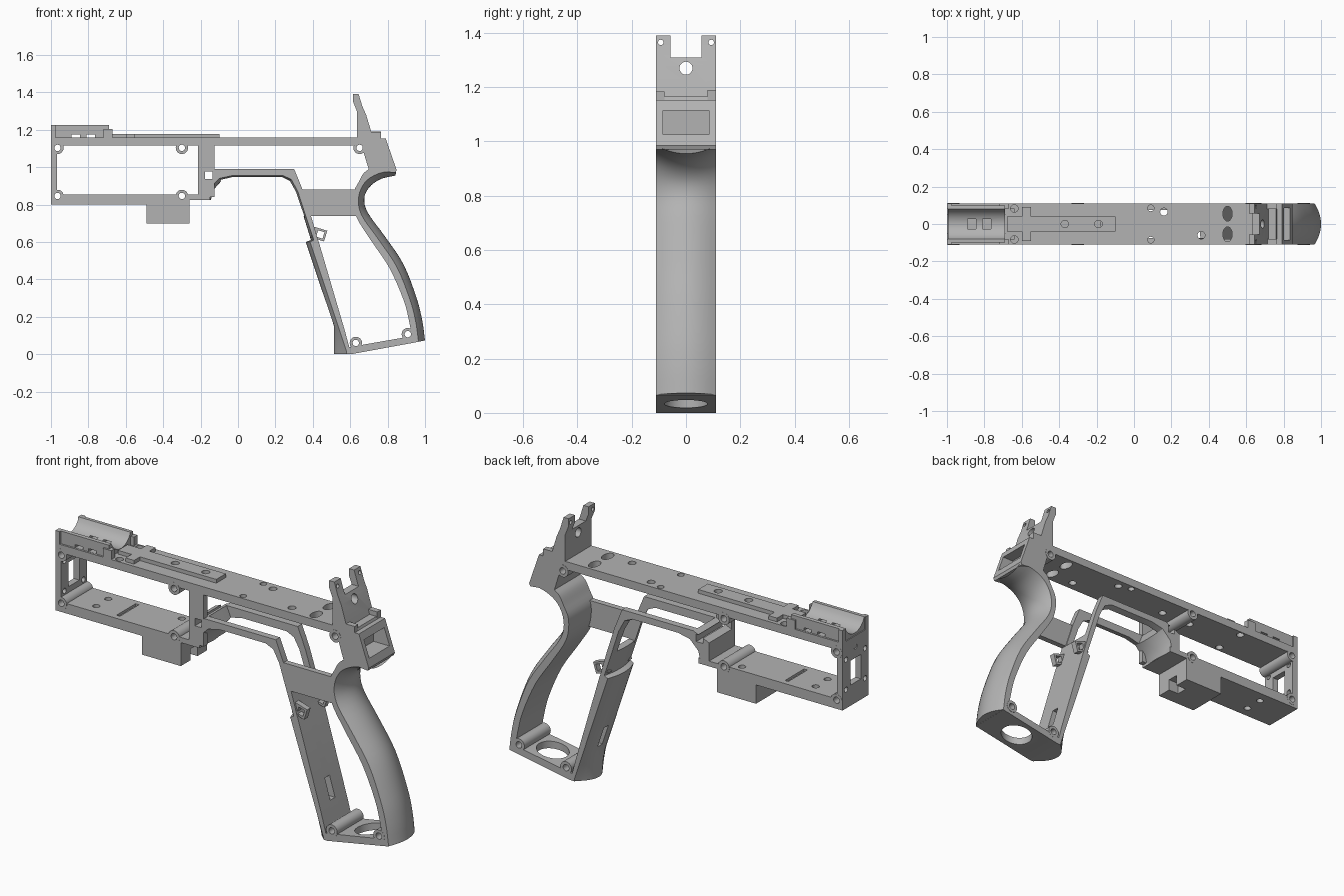
import bpy, bmesh, math
from mathutils import Vector, Matrix

cube = bpy.data.objects.get("Cube")
if cube:
    bpy.data.objects.remove(cube)

H = 0.11  # half width of the frame
grey = bpy.data.materials.new("mid grey")
grey.use_nodes = True
grey.diffuse_color = (0.45, 0.45, 0.45, 1)
grey.node_tree.nodes["Principled BSDF"].inputs["Base Color"].default_value = (0.45, 0.45, 0.45, 1)


def finish(name, bm):
    bmesh.ops.recalc_face_normals(bm, faces=bm.faces)
    me = bpy.data.meshes.new(name)
    bm.to_mesh(me)
    bm.free()
    me.materials.append(grey)
    ob = bpy.data.objects.new(name, me)
    bpy.context.collection.objects.link(ob)
    return ob


def prism(name, pts, y0=-H, y1=H, axis="y"):
    """Extrude a profile: (x, z) along y, or (y, z) along x."""
    place = (lambda p, d: (p[0], d, p[1])) if axis == "y" else (lambda p, d: (d, p[0], p[1]))
    bm = bmesh.new()
    a = [bm.verts.new(place(p, y0)) for p in pts]
    b = [bm.verts.new(place(p, y1)) for p in pts]
    n = len(pts)
    bm.faces.new(a)
    bm.faces.new(b[::-1])
    for i in range(n):
        j = (i + 1) % n
        bm.faces.new((a[i], a[j], b[j], b[i]))
    return finish(name, bm)


def box(name, x0, x1, y0, y1, z0, z1):
    return prism(name, [(x0, z0), (x1, z0), (x1, z1), (x0, z1)], y0, y1)


def cylinders(name, centres, r, depth, axis, stretch=1):
    """Several equal cylinders in one mesh."""
    turn = {"x": Matrix.Rotation(math.pi / 2, 4, "Y"), "z": Matrix.Identity(4),
            "y": Matrix.Rotation(math.pi / 2, 4, "X")}[axis]
    bm = bmesh.new()
    for c in centres:
        bmesh.ops.create_cone(bm, cap_ends=True, segments=24, radius1=r, radius2=r, depth=depth,
                              matrix=Matrix.Translation(c) @ turn @ Matrix.Diagonal((1, stretch, 1, 1)))
    return finish(name, bm)


def smooth_path(pts, steps=4):
    """Catmull-Rom through the points."""
    p = [Vector(q) for q in pts]
    p = [2 * p[0] - p[1]] + p + [2 * p[-1] - p[-2]]
    out = []
    for a, b, c, d in zip(p, p[1:], p[2:], p[3:]):
        for k in range(steps):
            t = k / steps
            out.append(0.5 * (2 * b + (c - a) * t + (2 * a - 5 * b + 4 * c - d) * t * t
                              + (3 * b - a - 3 * c + d) * t ** 3))
    return out + [p[-2]]


def strap(name, mid, edge, inner, y0=-H, y1=H, n=12):
    """Band whose outer face bows from the edge line to the middle line."""
    bm = bmesh.new()
    rows = []
    for k in range(n + 1):
        y = y0 + (y1 - y0) * k / n
        outer = [Vector(m).lerp(Vector(e), (y / H) ** 2) for m, e in zip(mid, edge)]
        rows.append(([bm.verts.new((p[0], y, p[1])) for p in outer],
                     [bm.verts.new((p[0], y, p[1])) for p in inner]))
    m = len(mid)
    for (o, i), (o2, i2) in zip(rows, rows[1:]):
        for j in range(m - 1):
            bm.faces.new((o[j], o[j + 1], o2[j + 1], o2[j]))
            bm.faces.new((i[j], i2[j], i2[j + 1], i[j + 1]))
        for j in (0, m - 1):
            bm.faces.new((o[j], o2[j], i2[j], i[j]))
    for o, i in (rows[0], rows[-1]):
        for j in range(m - 1):
            bm.faces.new((o[j], o[j + 1], i[j + 1], i[j]))
    return finish(name, bm)


def cut(ob, *cutters, keep=False):
    for c in cutters:
        mod = ob.modifiers.new("cut", "BOOLEAN")
        mod.operation, mod.solver, mod.object = "DIFFERENCE", "EXACT", c
    dg = bpy.context.evaluated_depsgraph_get()
    me = bpy.data.meshes.new_from_object(ob.evaluated_get(dg))
    ob.modifiers.clear()
    ob.data = me
    if not keep:
        for c in cutters:
            bpy.data.objects.remove(c)


# Upper deck with its holes
deck = box("upper_deck", -1, 0.68, -H, H, 1.115, 1.158)
cut(deck,
    cylinders("c", [(-0.64, s * 0.083, 1.15) for s in (-1, 1)], 0.02, 0.3, "z"),
    cylinders("c", [(0.09, s * 0.085, 1.15) for s in (-1, 1)], 0.017, 0.3, "z"),
    cylinders("c", [(-0.37, 0, 1.15), (-0.19, 0, 1.15), (0.16, 0.065, 1.15), (0.36, -0.06, 1.15)], 0.02, 0.3, "z"),
    cylinders("c", [(0.5, s * 0.055, 1.15) for s in (-1, 1)], 0.025, 0.3, "z", 1.6))

# Raised rib on the deck
rib = box("deck_rib", -0.68, -0.10, -0.04, 0.04, 1.15, 1.178)
cut(rib, cylinders("c", [(-0.37, 0, 1.15), (-0.19, 0, 1.15)], 0.02, 0.3, "z"))
for s in (-1, 1):
    box("rib_shoulder", -0.6, -0.55, min(s * 0.03, s * 0.09), max(s * 0.03, s * 0.09), 1.15, 1.178)

# Front cradle with a concave trough
trough = [(0.085 * math.sin(a), 1.255 - 0.085 * math.cos(a))
          for a in [math.radians(-70 + 14 * k) for k in range(11)]]
cradle = prism("front_cradle", [(-0.1, 1.15), (-0.1, 1.225)] + trough + [(0.1, 1.225), (0.1, 1.15)],
               -0.995, -0.69, "x")
cut(cradle, *[box("c", x, x + 0.045, -0.2, 0.2, 1.159, 1.175) for x in (-0.89, -0.81)])
for s in (-1, 1):
    y = sorted((s * 0.08, s * H))
    box("cradle_post", -1, -0.975, *y, 1.15, 1.225)
    box("cradle_foot", -0.72, -0.67, *y, 1.15, 1.205)

# Front wall and lower deck
wall = box("front_wall", -1, -0.967, -H, H, 0.8, 1.158)
cut(wall, box("c", -1.1, -0.9, -0.045, 0.045, 0.91, 1.04),
    cylinders("c", [(-1, s * 0.08, z) for s in (-1, 1) for z in (0.9, 1.06)] + [(-1, 0, 1.1)], 0.014, 0.2, "x"))
floor = prism("lower_deck", [(-1, 0.8), (-0.26, 0.8), (-0.26, 0.825), (-0.15, 0.825), (-0.15, 0.853), (-1, 0.853)])
cut(floor, cylinders("c", [(-0.8, 0.05, 0.83), (-0.8, -0.05, 0.83), (-0.38, 0.07, 0.83)], 0.018, 0.2, "z"),
    box("c", -0.66, -0.64, -0.08, 0.08, 0.84, 0.9))
block = box("lower_block", -0.49, -0.26, -H, H, 0.70, 0.81)
cut(block, box("c", -0.32, -0.2, -0.03, 0.03, 0.6, 0.76))

# Side post and side plate, on the front side only
post = box("side_post", -0.213, -0.125, -H, -0.08, 0.84, 1.12)
prism("side_plate", [(0.34, 0.88), (0.64, 0.88), (0.635, 0.74), (0.385, 0.74)], -H, -0.08)

# Trigger arch: solid front end, then a rail on each side
mid = [(-0.145, 0.825), (-0.13, 0.88), (-0.09, 0.925), (-0.03, 0.94), (0.23, 0.94), (0.27, 0.92), (0.30, 0.87), (0.35, 0.73)]
edge = [(-0.165, 0.825), (-0.15, 0.89), (-0.10, 0.94), (-0.03, 0.955), (0.24, 0.955), (0.285, 0.935), (0.32, 0.87), (0.365, 0.73)]
inner = [(-0.213, 0.84), (-0.213, 0.95), (-0.12, 0.99), (-0.03, 0.99), (0.30, 0.99), (0.325, 0.93), (0.345, 0.88), (0.393, 0.73)]
arch = strap("arch_front", mid[:3], edge[:3], inner[:3])
for part in (arch, post):
    cut(part, box("c", -0.177, -0.137, -0.2, 0.2, 0.937, 0.977))
for s in (-1, 1):
    strap("arch_rail", mid[2:], edge[2:], inner[2:], *sorted((s * 0.075, s * H)), n=3)

# Front strap of the grip with its rounded foot
front = strap("grip_front_strap",
              [(0.35, 0.74), (0.39, 0.61), (0.362, 0.60), (0.513, 0.15), (0.513, 0)],
              [(0.362, 0.74), (0.405, 0.61), (0.385, 0.60), (0.545, 0.12), (0.585, 0)],
              [(0.39, 0.74), (0.428, 0.61), (0.432, 0.60), (0.57, 0.13), (0.605, 0)])
cut(front, box("c", 0.45, 0.6, -0.02, 0.02, 0.17, 0.28))
for s in (-1, 1):
    tab = box("strap_tab", -0.045, 0.03, -0.015, 0.015, -0.03, 0.03)
    cut(tab, box("c", -0.018, 0.018, -0.1, 0.1, -0.018, 0.018))
    tab.matrix_world = Matrix.Translation((0.44, s * 0.085, 0.64)) @ Matrix.Rotation(math.radians(17), 4, "Y")

# Curved back strap of the grip
back = strap("grip_back_strap",
             smooth_path([(0.842, 0.955), (0.76, 0.935), (0.70, 0.89), (0.675, 0.83), (0.695, 0.755),
                          (0.785, 0.63), (0.885, 0.48), (0.955, 0.30), (0.985, 0.18), (1.0, 0.073)]),
             smooth_path([(0.847, 0.985), (0.75, 0.965), (0.68, 0.92), (0.645, 0.84), (0.66, 0.745),
                          (0.75, 0.615), (0.85, 0.465), (0.92, 0.29), (0.95, 0.175), (0.965, 0.067)]),
             smooth_path([(0.70, 0.99), (0.67, 0.965), (0.645, 0.92), (0.615, 0.85), (0.63, 0.74),
                          (0.71, 0.61), (0.81, 0.46), (0.885, 0.29), (0.915, 0.175), (0.935, 0.062)]))

# Grip base
base = prism("grip_base", [(0.58, 0), (0.605, 0), (0.965, 0.066), (0.95, 0.10), (0.585, 0.036)])
cut(base, cylinders("c", [(0.785, 0, 0.05)], 0.08, 0.4, "z"))

# Rear block with the forked upright and the back pocket
rear = prism("rear_block", [(0.615, 1.39), (0.645, 1.39), (0.665, 1.325), (0.685, 1.28), (0.72, 1.165), (0.76, 1.165),
                            (0.765, 1.152), (0.79, 1.152), (0.848, 0.985), (0.842, 0.97), (0.70, 0.985),
                            (0.662, 1.11), (0.635, 1.15), (0.635, 1.30), (0.615, 1.35)])
cut(rear, box("c", 0.5, 0.9, -0.057, 0.057, 1.31, 1.5),
    box("c", 0.74, 0.95, -0.085, 0.085, 1.025, 1.115),
    cylinders("c", [(0.66, 0, 1.27)], 0.024, 0.4, "x"),
    cylinders("c", [(0.64, s * 0.093, 1.365) for s in (-1, 1)], 0.01, 0.3, "x"))
for s in (-1, 1):
    box("rear_ridge", 0.71, 0.765, *sorted((s * 0.08, s * H)), 1.15, 1.19 if s > 0 else 1.185)

# Screw bosses across the frame, then their holes through everything
spots = [(x, 0, z) for x, z in ((-0.965, 1.103), (-0.30, 1.103), (-0.965, 0.846), (-0.30, 0.846),
                                (0.65, 1.103), (0.63, 0.06), (0.908, 0.107))]
bosses = cylinders("screw_bosses", spots, 0.033, 2 * H + 0.002, "y")
holes = cylinders("c", spots, 0.017, 1, "y")
for part in (bosses, deck, wall, floor, rear, back, base, front):
    cut(part, holes, keep=True)
bpy.data.objects.remove(holes)

# Smooth the curved parts
bpy.ops.object.select_all(action="DESELECT")
for ob in bpy.context.scene.objects:
    if ob.type == "MESH" and ob.data.materials and ob.data.materials[0] == grey:
        ob.select_set(True)
        bpy.context.view_layer.objects.active = ob
bpy.ops.object.shade_smooth_by_angle(angle=math.radians(30))
